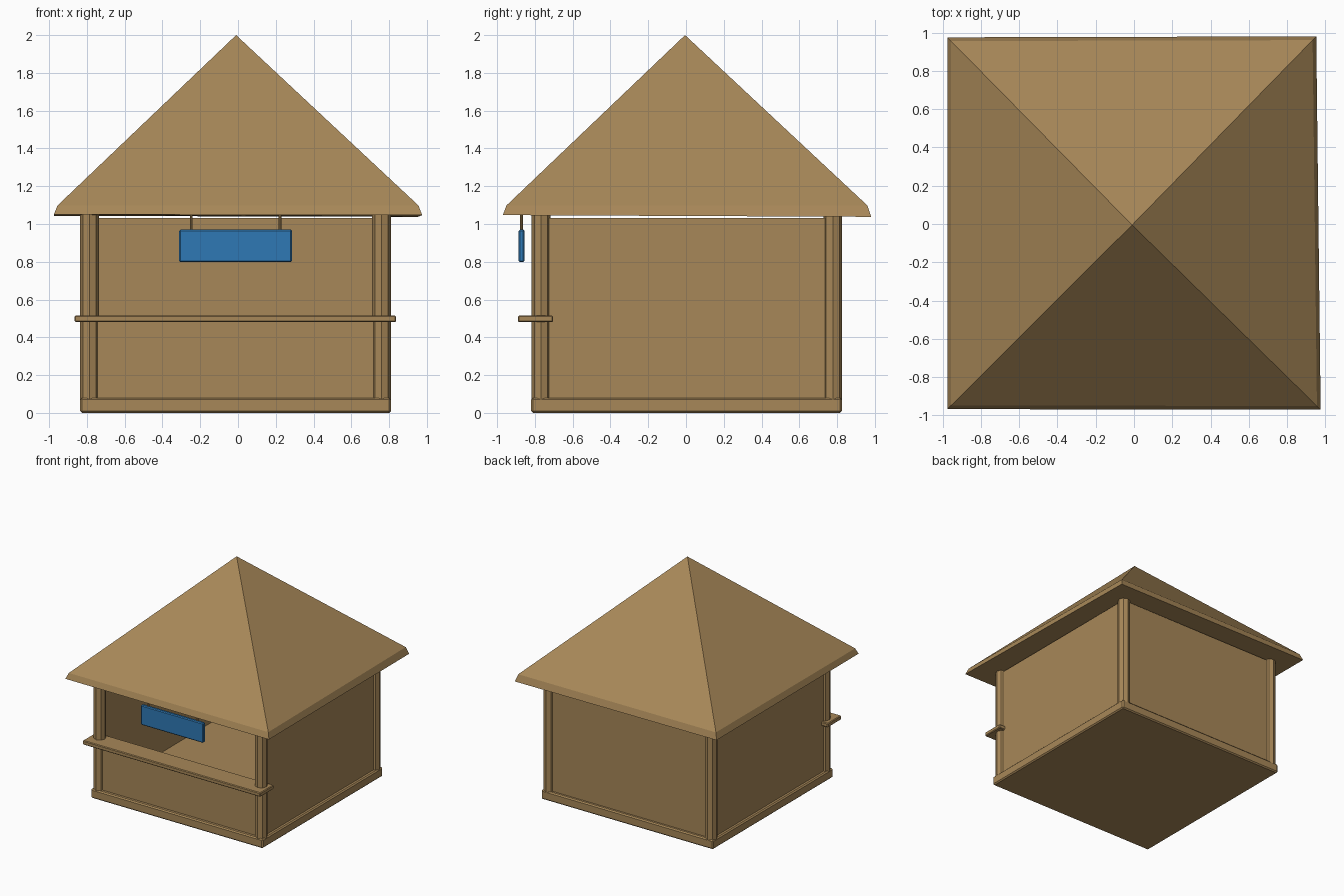
import bpy, bmesh, math
from mathutils import Matrix

if "Cube" in bpy.data.objects:
    bpy.data.objects.remove(bpy.data.objects["Cube"])


def material(name, rgb):
    m = bpy.data.materials.new(name)
    m.diffuse_color = (*rgb, 1)
    m.use_nodes = True
    m.node_tree.nodes["Principled BSDF"].inputs["Base Color"].default_value = m.diffuse_color
    return m


WOOD = material("straw brown wood", (0.39, 0.245, 0.098))
BLUE = material("blue paint", (0.028, 0.19, 0.46))


def finish(name, bm, mat):
    bmesh.ops.recalc_face_normals(bm, faces=bm.faces[:])
    me = bpy.data.meshes.new(name)
    bm.to_mesh(me)
    bm.free()
    me.materials.append(mat)
    ob = bpy.data.objects.new(name, me)
    bpy.context.collection.objects.link(ob)
    return ob


def box(name, x, y, z, mat=WOOD, bevel=0.0):
    """Box from (min, max) ranges, with optional chamfered edges."""
    bm = bmesh.new()
    bmesh.ops.create_cube(bm, size=1)
    for v in bm.verts:
        v.co = [r[0] if c < 0 else r[1] for c, r in zip(v.co, (x, y, z))]
    if bevel:
        bmesh.ops.bevel(bm, geom=bm.edges[:], offset=bevel, segments=1, affect='EDGES')
    return finish(name, bm, mat)


def pole(name, x, y, z0, z1, r, sides=8):
    bm = bmesh.new()
    bmesh.ops.create_cone(bm, cap_ends=True, segments=sides, radius1=r, radius2=r,
                          depth=z1 - z0, matrix=Matrix.Translation((x, y, (z0 + z1) / 2)))
    return finish(name, bm, WOOD)


XL, XR, YF, YB = -0.786, 0.76, -0.768, 0.777   # post centres
T = 0.02                                       # half wall thickness

# Base slab
box("base", (-0.836, 0.81), (-0.82, 0.825), (0, 0.08), bevel=0.01)

# Octagonal corner posts
for side, x in (("left", XL), ("right", XR)):
    for end, y in (("front", YF), ("back", YB)):
        pole(f"{end}_{side}_post", x, y, 0.07, 1.05, 0.05)

# Walls: three full height, low one at the front
box("left_wall", (XL - T, XL + T), (YF, YB), (0.07, 1.033))
box("right_wall", (XR - T, XR + T), (YF, YB), (0.07, 1.033))
box("back_wall", (XL, XR), (YB - T, YB + T), (0.07, 1.033))
box("front_low_wall", (XL, XR), (YF - T, YF + T), (0.07, 0.49))

# Serving counter
box("counter", (-0.865, 0.836), (-0.889, -0.704), (0.48, 0.516), bevel=0.006)

# Slightly crooked pyramid roof with a sloping eave and flat underside
bm = bmesh.new()
low = [(-0.975, -0.967, 1.05), (0.975, -0.97, 1.047), (0.952, 0.98, 1.038), (-0.975, 0.975, 1.043)]
lower = [bm.verts.new(c) for c in low]
upper = [bm.verts.new((x * 0.98, y * 0.98, 1.098)) for x, y, z in low]
apex = bm.verts.new((-0.01, -0.005, 2.0))
bm.faces.new(lower)
for i in range(4):
    j = (i + 1) % 4
    bm.faces.new((lower[i], lower[j], upper[j], upper[i]))
    bm.faces.new((upper[i], upper[j], apex))
finish("roof", bm, WOOD)

# Hanging sign and its rods
box("sign_board", (-0.312, 0.286), (-0.886, -0.855), (0.798, 0.97), BLUE, bevel=0.007)
for side, x in (("left", -0.247), ("right", 0.222)):
    pole(f"{side}_sign_rod", x, -0.871, 0.96, 1.05, 0.007)
